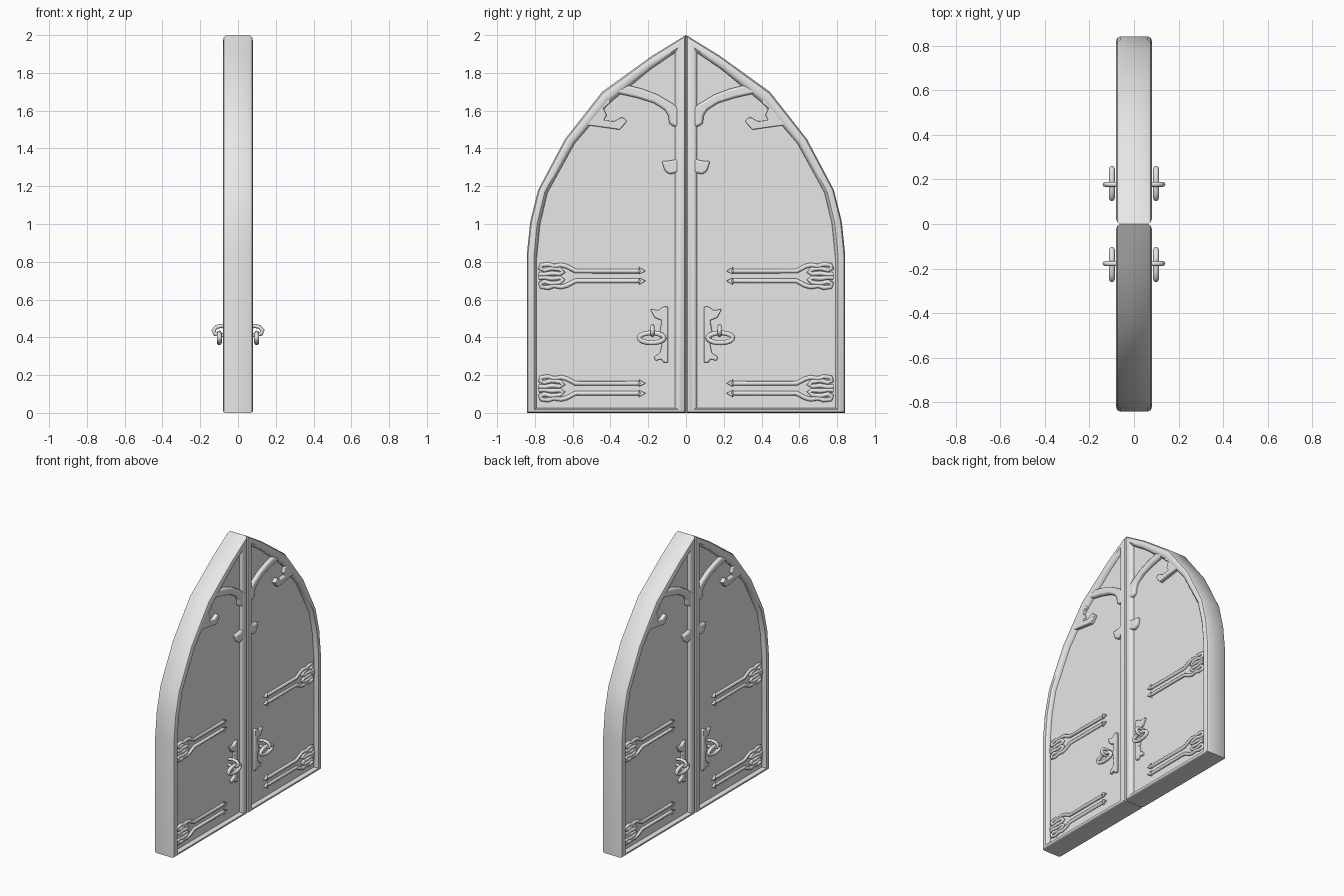
import bpy, bmesh, math
from mathutils import Vector

if "Cube" in bpy.data.objects:
    bpy.data.objects.remove(bpy.data.objects["Cube"])

grey = bpy.data.materials.new("grey")
grey.diffuse_color = (0.8, 0.8, 0.8, 1)
grey.use_nodes = True
grey.node_tree.nodes["Principled BSDF"].inputs["Base Color"].default_value = grey.diffuse_color
PANEL = 0.052  # half thickness of the recessed panel


def finish(name, mesh, both_faces=True, bevel=0, angle=40):
    """Add an object mirrored to the other leaf and, if asked, the other face."""
    ob = bpy.data.objects.new(name, mesh)
    bpy.context.collection.objects.link(ob)
    mesh.materials.clear()
    mesh.materials.append(grey)
    bpy.ops.object.select_all(action='DESELECT')
    ob.select_set(True)
    bpy.context.view_layer.objects.active = ob
    if bevel:
        b = ob.modifiers.new("soft_edge", 'BEVEL')
        b.width, b.segments, b.limit_method = bevel, 2, 'ANGLE'
    m = ob.modifiers.new("mirror", 'MIRROR')
    m.use_axis = (both_faces, True, False)
    m.use_mirror_merge = False
    bpy.ops.object.shade_smooth_by_angle(angle=math.radians(angle))
    return ob


def prism(name, pts, x0, x1, both_faces=True, bevel=0.0):
    """Extrude a (y, z) outline from x0 to x1."""
    bm = bmesh.new()
    face = bm.faces.new([bm.verts.new((x0, y, z)) for y, z in pts])
    ext = bmesh.ops.extrude_face_region(bm, geom=[face])
    for v in ext["geom"]:
        if isinstance(v, bmesh.types.BMVert):
            v.co.x = x1
    bmesh.ops.recalc_face_normals(bm, faces=bm.faces)
    mesh = bpy.data.meshes.new(name)
    bm.to_mesh(mesh)
    bm.free()
    return finish(name, mesh, both_faces, bevel)


def tube(name, pts, radius, closed=False):
    """Round bar through 3D points."""
    cu = bpy.data.curves.new(name, 'CURVE')
    cu.dimensions = '3D'
    cu.bevel_depth, cu.bevel_resolution = radius, 2
    cu.use_fill_caps = True
    sp = cu.splines.new('POLY')
    sp.points.add(len(pts) - 1)
    for p, co in zip(sp.points, pts):
        p.co = (*co, 1)
    sp.use_cyclic_u = closed
    tmp = bpy.data.objects.new(name + "_path", cu)
    bpy.context.collection.objects.link(tmp)
    bpy.context.view_layer.update()
    dg = bpy.context.evaluated_depsgraph_get()
    mesh = bpy.data.meshes.new_from_object(tmp.evaluated_get(dg))
    bpy.data.objects.remove(tmp)
    return finish(name, mesh, angle=60)


# Leaf frame: rounded section swept between outer and inner outline
outer = [(.001, 0), (.843, 0), (.843, .836), (.825, 1.01), (.783, 1.18),
         (.64, 1.45), (.444, 1.70), (.18, 1.89), (.001, 2.0)]
inner = [(.06, .027), (.79, .027), (.79, .82), (.772, 1.0), (.733, 1.165),
         (.59, 1.425), (.41, 1.635), (.185, 1.82), (.06, 1.905)]
half = [(0, .062), (.12, .075), (.35, .08), (.7, .08), (.92, .07), (1, .05)]
section = half + [(t, -x) for t, x in reversed(half)]
bm = bmesh.new()
rings = []
for o, i in zip(outer, inner):
    rings.append([bm.verts.new((x, o[0] + (i[0] - o[0]) * t, o[1] + (i[1] - o[1]) * t))
                  for t, x in section])
n, k = len(rings), len(section)
for a in range(n):
    p, q = rings[a], rings[(a + 1) % n]
    for j in range(k):
        bm.faces.new((p[j], p[(j + 1) % k], q[(j + 1) % k], q[j]))
bmesh.ops.recalc_face_normals(bm, faces=bm.faces)
mesh = bpy.data.meshes.new("door_frame")
bm.to_mesh(mesh)
bm.free()
finish("door_frame", mesh, both_faces=False)

# Recessed panel
prism("door_panel", [((o[0] + i[0]) / 2, (o[1] + i[1]) / 2) for o, i in zip(outer, inner)],
      -PANEL, PANEL, both_faces=False)

# Tracery: arched brace, corner hook and post bracket
prism("arched_brace", [(.04, 1.615), (.07, 1.637), (.15, 1.685), (.23, 1.715), (.31, 1.735),
                       (.40, 1.70), (.35, 1.688), (.26, 1.668), (.17, 1.64), (.115, 1.605),
                       (.093, 1.575), (.09, 1.53), (.06, 1.515), (.04, 1.515)],
      .04, .077, bevel=.012)
prism("corner_hook", [(.35, 1.70), (.405, 1.665), (.40, 1.64), (.438, 1.615), (.42, 1.575),
                      (.435, 1.55), (.38, 1.543), (.338, 1.567), (.312, 1.545), (.35, 1.499),
                      (.53, 1.525), (.56, 1.50), (.46, 1.64), (.40, 1.71)],
      .04, .077, bevel=.01)
prism("post_bracket", [(.04, 1.345), (.085, 1.335), (.128, 1.333), (.112, 1.28),
                       (.085, 1.262), (.04, 1.275)], .04, .077, bevel=.01)

# Strap hinges: twin bars with arrow tips and scrolled ends
scroll = [(.25, .026), (.585, .026), (.63, .05), (.66, .058), (.70, .052), (.73, .062),
          (.765, .058), (.772, .04), (.75, .03), (.715, .04), (.67, .036), (.65, .02),
          (.67, .01), (.71, .014), (.75, .008), (.78, .01)]
arrow = [(.213, .026), (.25, .048), (.243, .026), (.25, .008)]
for zc, level in ((.13, "lower"), (.725, "upper")):
    for s, side in ((1, "top"), (-1, "bottom")):
        tube(f"{level}_hinge_{side}_bar", [(PANEL + .003, y, zc + s * d) for y, d in scroll], .012)
        prism(f"{level}_hinge_{side}_tip", [(y, zc + s * d) for y, d in arrow],
              .04, .068, bevel=.004)

# Handle: shaped back plate, staple and oval ring
prism("handle_plate", [(.095, .265), (.122, .268), (.13, .285), (.163, .275), (.168, .298),
                       (.138, .315), (.128, .36), (.14, .42), (.128, .49), (.165, .503),
                       (.19, .55), (.145, .542), (.122, .562), (.095, .562)],
      .04, .07, bevel=.006)
tube("handle_staple", [(.045, .178, .455), (.09, .178, .46), (.115, .178, .455),
                       (.13, .178, .437), (.122, .178, .418), (.09, .178, .412),
                       (.045, .178, .412)], .011)
ring = [math.tau * i / 24 for i in range(24)]
tube("handle_ring", [(.099, .182 + .066 * math.cos(a), .397 + .026 * math.sin(a))
                     for a in ring], .013, closed=True)
